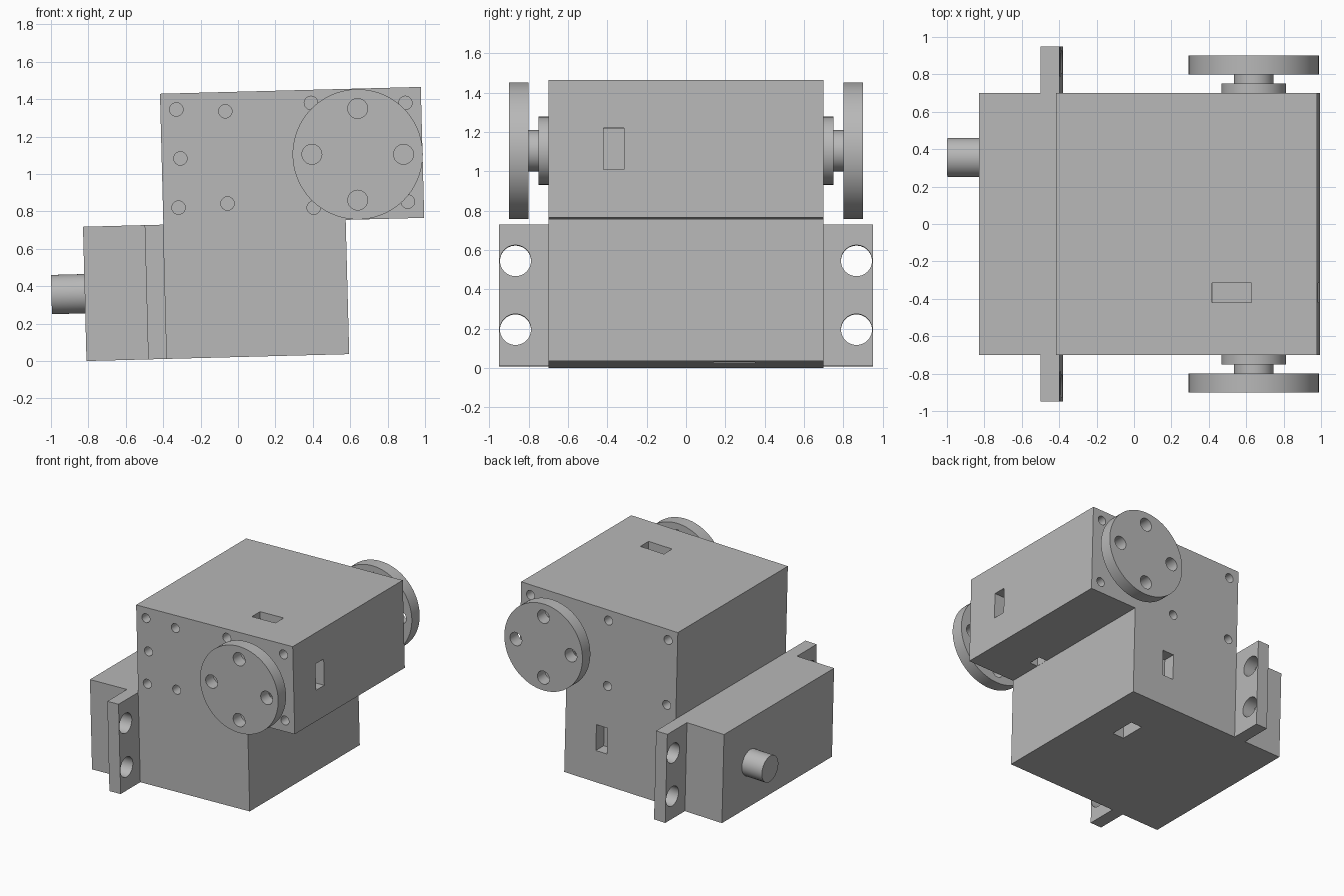
import bpy, bmesh
from math import radians
from mathutils import Matrix, Vector

cube = bpy.data.objects.get("Cube")
if cube:
    bpy.data.objects.remove(cube, do_unlink=True)

grey = bpy.data.materials.new("plain grey")
grey.use_nodes = True
COLOUR = (0.48, 0.48, 0.48, 1)
grey.diffuse_color = COLOUR
grey.node_tree.nodes["Principled BSDF"].inputs["Base Color"].default_value = COLOUR

# The housing is drawn square and then leans slightly about its lower corner
LEAN = Matrix.Translation((-0.81, 0, 0)) @ Matrix.Rotation(radians(-1.5), 4, 'Y')
FLAT = Matrix.Identity(4)


def box(bm, x, y, z):
    centre = Matrix.Translation([(a + b) / 2 for a, b in (x, y, z)])
    size = Matrix.Diagonal([b - a for a, b in (x, y, z)] + [1])
    bmesh.ops.create_cube(bm, size=1, matrix=centre @ size)


def rod(bm, start, end, radius, segments=48):
    a, b = Vector(start), Vector(end)
    turn = (b - a).to_track_quat('Z', 'Y').to_matrix().to_4x4()
    bmesh.ops.create_cone(bm, cap_ends=True, segments=segments, radius1=radius,
                          radius2=radius, depth=(b - a).length,
                          matrix=Matrix.Translation((a + b) / 2) @ turn)


def finish(name, bm, matrix=FLAT, cutter=None, smooth=True):
    bm.transform(matrix)
    bmesh.ops.recalc_face_normals(bm, faces=bm.faces)
    mesh = bpy.data.meshes.new(name)
    bm.to_mesh(mesh)
    bm.free()
    mesh.materials.append(grey)
    obj = bpy.data.objects.new(name, mesh)
    bpy.context.collection.objects.link(obj)
    bpy.ops.object.select_all(action='DESELECT')
    obj.select_set(True)
    bpy.context.view_layer.objects.active = obj
    if cutter:
        mod = obj.modifiers.new("holes", 'BOOLEAN')
        mod.operation, mod.solver, mod.object = 'DIFFERENCE', 'EXACT', cutter
        bpy.ops.object.modifier_apply(modifier=mod.name)
        bpy.data.objects.remove(cutter, do_unlink=True)
    if smooth:
        bpy.ops.object.shade_smooth_by_angle(angle=radians(30))
    return obj


def helper(name, bm, matrix=FLAT):
    obj = finish(name, bm, matrix, smooth=False)
    obj.hide_render = True
    return obj


# Housing: stepped profile extruded across the width
W, MID, TOP = 0.7, 0.718, 1.418
profile = [(0, 0), (1.405, 0), (1.405, MID), (1.825, MID),
           (1.825, TOP), (0.43, TOP), (0.43, MID), (0, MID)]
body = bmesh.new()
side = body.faces.new([body.verts.new((x, -W, z)) for x, z in profile])
new = bmesh.ops.extrude_face_region(body, geom=[side])["geom"]
bmesh.ops.translate(body, vec=(0, 2 * W, 0),
                    verts=[v for v in new if isinstance(v, bmesh.types.BMVert)])

# Recessed slots and screw holes in the housing
D = 0.1
cuts = bmesh.new()
box(cuts, (1.265, 1.475), (-0.42, -0.315), (TOP - D, TOP + D))
box(cuts, (1.406, 1.475), (-0.42, -0.315), (MID - D, MID + D))
box(cuts, (1.825 - D, 1.825 + D), (-0.42, -0.315), (0.963, 1.173))
box(cuts, (1.03, 1.13), (W - D, W + D), (0.255, 0.465))
box(cuts, (1.03, 1.13), (0.14, 0.35), (-D, D))
cuts.transform(LEAN)
corners = [(-0.33, 1.345), (0.895, 1.38), (-0.318, 0.82), (0.908, 0.852)]
front = corners + [(-0.068, 1.335), (-0.308, 1.083), (-0.056, 0.842),
                   (0.39, 1.38), (0.405, 0.82)]
back = corners + [(0.2, 1.36), (0.21, 0.83)]
for s, spots in ((-1, front), (1, back)):
    for x, z in spots:
        rod(cuts, (x, s * (W - D), z), (x, s * (W + D), z), 0.036, 24)
finish("housing", body, LEAN, helper("housing_cutter", cuts))

# Input shaft on the rear end
shaft = bmesh.new()
rod(shaft, (-0.178, 0.355, 0.36), (0.05, 0.355, 0.36), 0.105)
finish("rear_shaft", shaft, LEAN)

CX, CZ = 0.64, 1.105
for s, label in ((-1, "right"), (1, "left")):
    # Mounting flange with two through holes
    flange, cuts = bmesh.new(), bmesh.new()
    box(flange, (0.33, 0.43), sorted((s * W, s * 0.95)), (0, MID))
    for z in (0.185, 0.535):
        rod(cuts, (0.2, s * 0.867, z), (0.6, s * 0.867, z), 0.079)
    finish(label + "_flange", flange, LEAN, helper("flange_cutter", cuts, LEAN))

    # Output collar and shaft
    hub = bmesh.new()
    rod(hub, (CX, s * W, CZ), (CX, s * 0.75, CZ), 0.173)
    finish(label + "_collar", hub)
    hub = bmesh.new()
    rod(hub, (CX, s * 0.75, CZ), (CX, s * 0.9, CZ), 0.105)
    finish(label + "_output_shaft", hub)

    # Round horn with a bore and four bolt holes
    horn, cuts = bmesh.new(), bmesh.new()
    rod(horn, (CX, s * 0.8, CZ), (CX, s * 0.9, CZ), 0.348, 96)
    rod(cuts, (CX, s * 0.78, CZ), (CX, s * 0.95, CZ), 0.105)
    for dx, dz in ((1, 0), (-1, 0), (0, 1), (0, -1)):
        x, z = CX + 0.245 * dx, CZ + 0.245 * dz
        rod(cuts, (x, s * 0.78, z), (x, s * 0.95, z), 0.053, 32)
    finish(label + "_horn", horn, FLAT, helper("horn_cutter", cuts))
